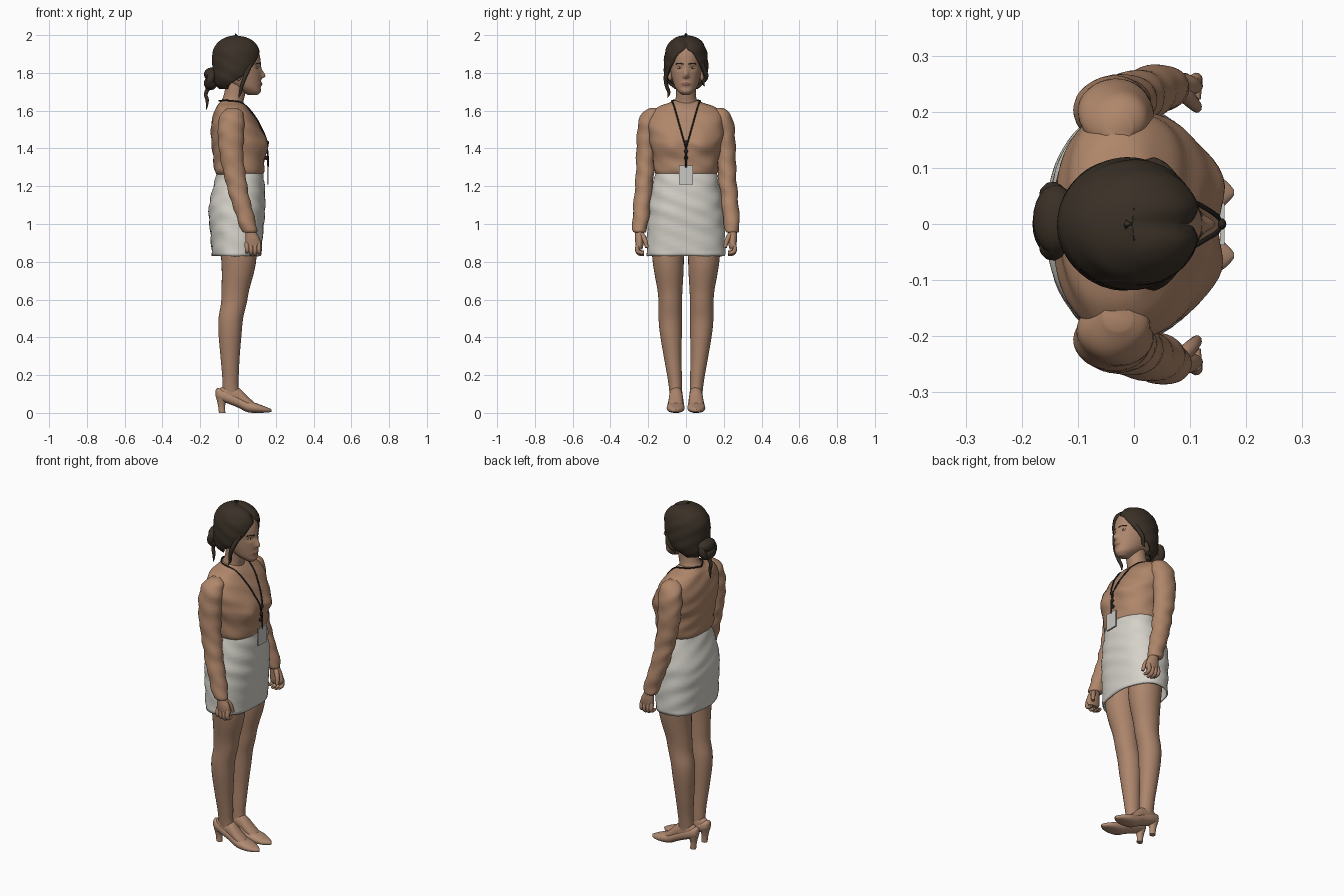
import bpy, bmesh
from math import sin, cos, pi, exp, copysign, radians
from mathutils import Vector, Matrix
from mathutils.bvhtree import BVHTree

cube = bpy.data.objects.get("Cube")
if cube:
    bpy.data.objects.remove(cube, do_unlink=True)


def material(name, r, g, b):
    m = bpy.data.materials.new(name)
    m.use_nodes = True
    m.diffuse_color = (r, g, b, 1)
    node = next(n for n in m.node_tree.nodes if n.type == 'BSDF_PRINCIPLED')
    node.inputs["Base Color"].default_value = (r, g, b, 1)
    node.inputs["Roughness"].default_value = 0.8
    return m


SKIN = material("warm skin", .41, .235, .15)
BLOUSE = material("tan blouse", .43, .24, .145)
SKIRT = material("off white skirt", .66, .64, .58)
HAIR = material("dark brown hair", .042, .030, .020)
SHOE = material("beige shoe", .44, .26, .17)
CORD = material("black cord", .02, .016, .014)
BADGE = material("pale badge", .58, .57, .54)
LIPS = material("rose lips", .27, .12, .09)
EYE = material("eye white", .55, .47, .40)


def finish(bm, name, mats, rule=None):
    bmesh.ops.recalc_face_normals(bm, faces=bm.faces)
    for f in bm.faces:
        f.smooth = True
        if rule:
            f.material_index = int(rule(f.calc_center_median()))
    mesh = bpy.data.meshes.new(name)
    bm.to_mesh(mesh)
    bm.free()
    mesh.set_sharp_from_angle(angle=radians(50))
    for m in mats:
        mesh.materials.append(m)
    ob = bpy.data.objects.new(name, mesh)
    bpy.context.collection.objects.link(ob)
    return ob


def refine(rings, steps):
    """Smooth interpolation through the given rings."""
    out = []
    for i in range(len(rings) - 1):
        quad = [rings[max(i - 1, 0)], rings[i], rings[i + 1], rings[min(i + 2, len(rings) - 1)]]
        for k in range(steps):
            t = k / steps
            out.append([b + .5 * t * (c - a + t * (2*a - 5*b + 4*c - d + t * (3*(b - c) + d - a)))
                        for a, b, c, d in zip(*quad)])
    return out + [list(rings[-1])]


def loft(name, rings, mats, axis='z', n=32, power=2, steps=5, caps=True, deform=None, rule=None):
    """Ring: position, two centres, two radii, and an optional opening angle at the front."""
    bm = bmesh.new()
    rows = []
    for pos, ca, cb, ra, rb, *gap in refine(rings, steps):
        row = []
        for i in range(n):
            t = 2 * pi * i / n
            if gap:
                g = max(gap[0], 0)
                t = g + (2 * pi - 2 * g) * i / (n - 1)
            c, s = (copysign(abs(f(t)) ** (2 / power), f(t)) for f in (cos, sin))
            a, b = ca + ra * c, cb + rb * s
            v = Vector((a, b, pos) if axis == 'z' else (pos, a, b))
            if deform:
                deform(v)
            row.append(bm.verts.new(v))
        rows.append(row)
    closed = len(rings[0]) == 5
    for low, high in zip(rows, rows[1:]):
        for i in range(n if closed else n - 1):
            j = (i + 1) % n
            bm.faces.new((low[i], low[j], high[j], high[i]))
    if caps:
        bm.faces.new(rows[0])
        bm.faces.new(rows[-1])
    bmesh.ops.remove_doubles(bm, verts=bm.verts, dist=1e-5)
    return finish(bm, name, mats, rule)


def body_rings(table):
    """Turn (z, back, front, half width) into loft rings."""
    return [(z, (b + f) / 2, 0, (f - b) / 2, w) for z, b, f, w in table]


def ball(name, centre, size, mat):
    bm = bmesh.new()
    bmesh.ops.create_uvsphere(bm, u_segments=24, v_segments=14, radius=1,
                              matrix=Matrix.Translation(centre) @ Matrix.Diagonal((*size, 1)))
    return finish(bm, name, [mat])


def tube(name, points, radii, mat, cyclic=False):
    cu = bpy.data.curves.new(name, 'CURVE')
    cu.dimensions = '3D'
    cu.bevel_depth = 1
    cu.bevel_resolution = 3
    cu.use_fill_caps = True
    sp = cu.splines.new('NURBS')
    sp.points.add(len(points) - 1)
    for i, (pt, co) in enumerate(zip(sp.points, points)):
        pt.co = (*co, 1)
        pt.radius = radii[i] if isinstance(radii, list) else radii
    sp.order_u = 3
    sp.use_endpoint_u = not cyclic
    sp.use_cyclic_u = cyclic
    sp.resolution_u = 6
    cu.materials.append(mat)
    ob = bpy.data.objects.new(name, cu)
    bpy.context.collection.objects.link(ob)
    return ob


def front_finder(ob):
    """Return a function giving the foremost x of an object at (y, z)."""
    tree = BVHTree.FromPolygons([v.co.copy() for v in ob.data.vertices],
                                [tuple(p.vertices) for p in ob.data.polygons])

    def find(y, z):
        hit = tree.ray_cast(Vector((1, y, z)), Vector((-1, 0, 0)))[0]
        return hit.x if hit else .1
    return find


def folds(v):
    v.x += .0025 * sin(75 * v.z + 30 * v.y)
    v.y += .0025 * sin(60 * v.z + 35 * v.x)


def torso_shape(v):
    if v.x > 0:
        v.x += .017 * exp(-((abs(v.y) - .08) / .05) ** 2 - ((v.z - 1.42) / .06) ** 2)
    folds(v)


# Blouse body with an open V neckline
torso = loft("blouse", body_rings([
    (1.25, -.1, .12, .15), (1.28, -.124, .138, .168), (1.34, -.13, .14, .172),
    (1.41, -.138, .149, .185), (1.45, -.142, .143, .195), (1.52, -.142, .115, .203),
    (1.58, -.13, .08, .192), (1.62, -.115, .05, .15), (1.64, -.098, .03, .095),
    (1.655, -.085, .01, .06)]), [BLOUSE, SKIN], n=64, power=2.4, deform=torso_shape,
    rule=lambda c: c.x > 0 and abs(c.y) < (c.z - 1.42) * .28)

# Skirt, open below
skirt = loft("skirt", body_rings([
    (.83, -.138, .122, .208), (.95, -.146, .132, .206), (1.05, -.155, .142, .2),
    (1.12, -.15, .144, .193), (1.22, -.125, .14, .173), (1.275, -.11, .132, .161)]),
    [SKIRT], n=64, power=2.3, caps=False, deform=folds)
hem = skirt.modifiers.new("cloth thickness", 'SOLIDIFY')
hem.thickness = .008

# Limbs, hands and shoes; the figure looks along +x, so its left side is +y
for side, s in (("left", 1), ("right", -1)):
    loft(side + "_sleeve", [
        (.955, .06, s*.245, .032, .03), (.97, .058, s*.245, .043, .038),
        (1.05, .036, s*.238, .048, .044), (1.15, .006, s*.228, .052, .046),
        (1.25, -.015, s*.218, .057, .048), (1.35, -.032, s*.213, .061, .051),
        (1.45, -.038, s*.208, .067, .053), (1.54, -.035, s*.197, .068, .055),
        (1.59, -.03, s*.182, .055, .047), (1.615, -.03, s*.168, .025, .025)],
        [BLOUSE], deform=folds)
    loft(side + "_palm", [
        (.865, .08, s*.245, .034, .014), (.885, .081, s*.246, .042, .02),
        (.92, .077, s*.247, .038, .023), (.95, .07, s*.246, .03, .023),
        (.985, .06, s*.245, .028, .024)], [SKIN], n=20)
    for i, drop in enumerate((.008, 0, .002, .012)):
        x = .111 - i * .021
        tube(f"{side}_finger_{i + 1}", [
            (x - .002, s*.25, .9), (x, s*.262, .868), (x, s*.25, .838 + drop),
            (x, s*.222, .84 + drop)], [.012, .012, .011, .008], SKIN)
    tube(side + "_thumb", [(.085, s*.235, .945), (.108, s*.215, .92), (.112, s*.207, .875)],
         [.014, .014, .009], SKIN)
    loft(side + "_leg", [
        (.08, -.035, s*.053, .044, .032), (.14, -.04, s*.056, .042, .035),
        (.2, -.04, s*.061, .044, .039), (.3, -.042, s*.071, .051, .047),
        (.42, -.042, s*.08, .061, .058), (.5, -.038, s*.083, .065, .062),
        (.58, -.022, s*.083, .068, .062), (.65, -.014, s*.085, .073, .066),
        (.75, 0, s*.091, .086, .078), (.83, .004, s*.095, .094, .084),
        (.99, 0, s*.097, .1, .09)], [SKIN])
    loft(side + "_foot", [
        (-.1, s*.053, .11, .018, .018), (-.06, s*.053, .105, .033, .042),
        (0, s*.053, .085, .036, .05), (.05, s*.054, .055, .039, .033),
        (.09, s*.055, .035, .034, .017)], [SKIN], axis='x', n=24)
    loft(side + "_shoe", [
        (-.118, s*.053, .104, .008, .018), (-.105, s*.053, .1, .026, .031),
        (-.06, s*.053, .085, .036, .033), (0, s*.053, .06, .04, .032),
        (.05, s*.054, .035, .045, .031), (.1, s*.055, .025, .047, .025),
        (.14, s*.055, .018, .036, .017), (.165, s*.056, .014, .02, .011),
        (.178, s*.056, .012, .005, .006)], [SHOE], axis='x', n=24, power=2.3)
    loft(side + "_heel", [
        (0, -.084, s*.053, .017, .015), (.04, -.087, s*.053, .019, .017),
        (.08, -.085, s*.053, .031, .028)], [SHOE], n=20)


# Neck and head
loft("neck", [(1.58, -.04, 0, .075, .085), (1.64, -.033, 0, .062, .064),
              (1.68, -.02, 0, .056, .053), (1.76, -.005, 0, .056, .053)], [SKIN])


def face_shape(v):
    if v.x < .03:
        return
    y, z = abs(v.y), v.z
    v.x += .023 * exp(-(y / .014) ** 2 - ((z - 1.782) / (.03 if z > 1.782 else .01)) ** 2)
    v.x -= .009 * exp(-((y - .034) / .02) ** 2 - ((z - 1.827) / .013) ** 2)
    v.x += .008 * exp(-(y / .022) ** 2 - ((z - 1.741) / .01) ** 2)


head = loft("head", [
    (1.683, .078, 0, .025, .02), (1.70, .07, 0, .05, .04), (1.725, .048, 0, .072, .058),
    (1.76, .024, 0, .098, .071), (1.8, .01, 0, .112, .08), (1.85, 0, 0, .121, .085),
    (1.9, -.005, 0, .118, .085), (1.95, -.005, 0, .095, .07), (1.975, -.005, 0, .05, .04)],
    [SKIN, LIPS], n=96, steps=8, deform=face_shape,
    rule=lambda c: c.x > .09 and (c.y / .026) ** 2 + ((c.z - 1.741) / .009) ** 2 < 1)
face_x = front_finder(head)

# Eyes, brows and ears
for side, s in (("left", 1), ("right", -1)):
    x = face_x(s*.034, 1.827)
    ball(side + "_eye", (x - .002, s*.034, 1.827), (.005, .014, .006), EYE)
    ball(side + "_iris", (x + .001, s*.034, 1.827), (.003, .005, .005), HAIR)
    tube(side + "_brow", [(face_x(s*y, z) + .0005, s*y, z) for y, z in
                          ((.014, 1.845), (.032, 1.854), (.054, 1.847))], .003, HAIR)
    ball(side + "_ear", (.004, s*.084, 1.785), (.015, .012, .027), SKIN)


# Parted hair around the face, with locks gathered into a bun
def strands(v):
    part = exp(-(v.y / .02) ** 2)
    if v.x > 0 and v.z > 1.9:
        v.x -= .012 * part
        v.z -= .004 * part
    v.y += .0015 * sin(90 * v.z + 50 * v.x)


hair = loft("hair", [
    (1.715, -.042, 0, .058, .062, 1.75), (1.74, -.037, 0, .087, .09, 1.6),
    (1.77, -.025, 0, .109, .108, 1.3), (1.81, -.015, 0, .12, .117, .95),
    (1.86, -.01, 0, .127, .117, .63), (1.9, -.008, 0, .128, .113, .4),
    (1.93, -.006, 0, .122, .105, .06), (1.965, -.005, 0, .098, .085, 0),
    (1.99, -.005, 0, .055, .05, 0), (2, -.005, 0, .002, .002, 0)],
    [HAIR], n=64, caps=False, deform=strands)
hair.modifiers.new("hair thickness", 'SOLIDIFY').thickness = .015
ball("bun_upper", (-.14, .008, 1.792), (.04, .062, .036), HAIR)
ball("bun_lower", (-.145, 0, 1.745), (.036, .056, .036), HAIR)
tube("bun_coil", [(-.145 + .006 * sin(3 * t), .005 + .052 * cos(t), 1.768 + .04 * sin(t))
                  for t in (i * pi / 5 for i in range(10))], .021, HAIR, cyclic=True)
tube("nape_curl", [(-.15, .01, 1.73), (-.178, .012, 1.69), (-.158, .006, 1.655), (-.168, .01, 1.605)],
     [.014, .009, .011, .002], HAIR)
for side, s, end in (("right", -1, 1.67), ("left", 1, 1.73)):
    tube(side + "_lock", [(.07, s*.08, 1.855), (.045, s*.108, 1.8), (.02, s*.106, (1.8 + end) / 2),
                          (.012, s*.085, end + .02), (.004, s*.098, end)],
         [.01, .013, .01, .009, .002], HAIR)

# Lanyard following the neckline, with its badge
chest_x = front_finder(torso)
for side, s in (("left", 1), ("right", -1)):
    drop = [1.62, 1.58, 1.54, 1.5, 1.46, 1.42, 1.4]
    path = [(-.1, 0, 1.652), (-.08, s*.055, 1.655), (-.03, s*.078, 1.653), (.015, s*.07, 1.643)]
    path += [(chest_x(s*(z - 1.4) * .28, z) + .004, s*(z - 1.4) * .28, z) for z in drop]
    tube(side + "_lanyard", path, .0042, CORD)
tube("lanyard_drop", [(chest_x(0, 1.4) + .004, 0, 1.4), (.162, 0, 1.36), (.158, 0, 1.3)], .005, CORD)
for i, z in enumerate((1.43, 1.385, 1.35)):
    ball(f"lanyard_bead_{i + 1}", (chest_x(0, z) + .006, 0, z), (.008, .01, .012), CORD)
bm = bmesh.new()
bmesh.ops.create_cube(bm, size=1, matrix=Matrix.Translation((.157, 0, 1.26))
                      @ Matrix.Diagonal((.008, .075, .1, 1)))
finish(bm, "badge", [BADGE])
